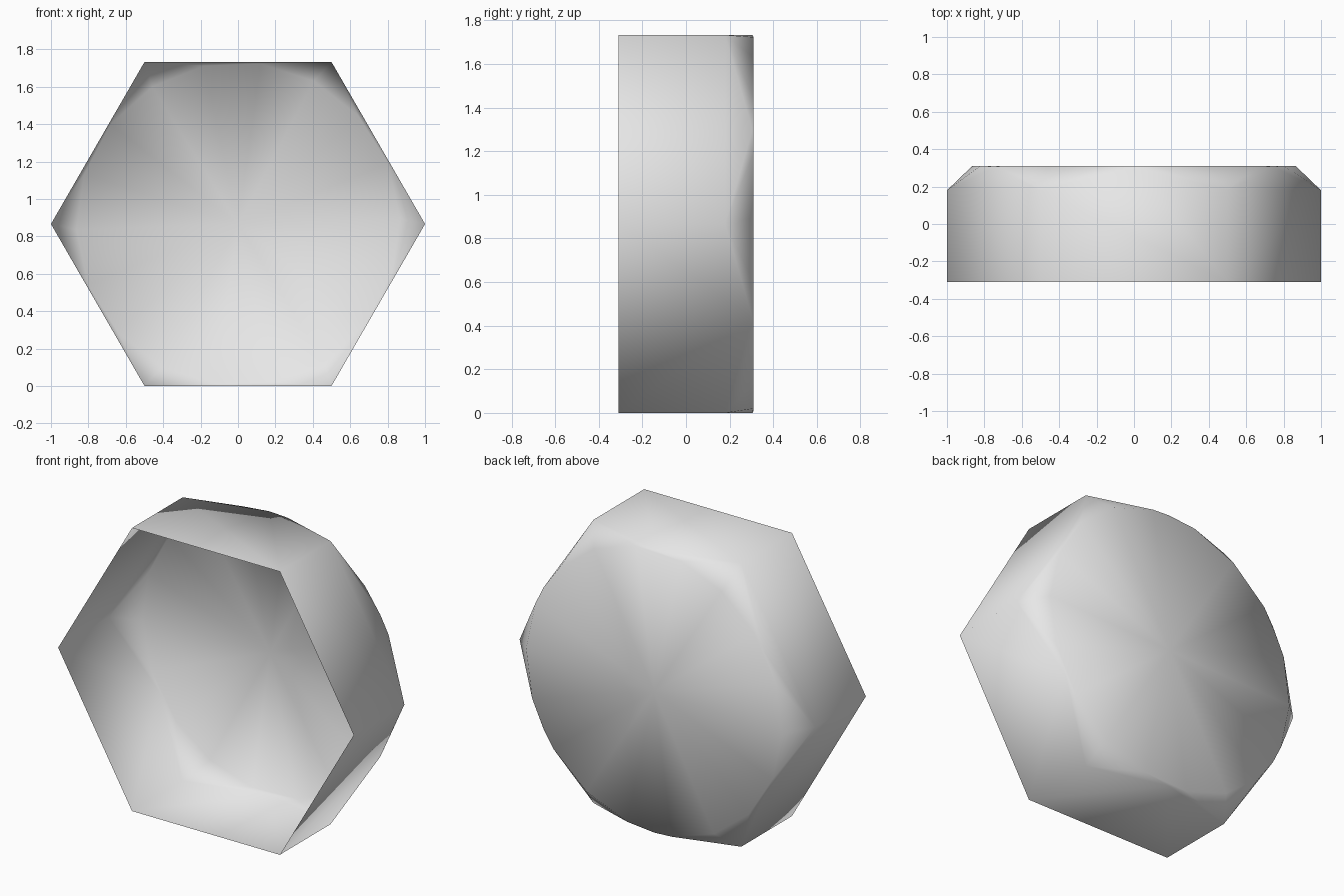
import bpy, bmesh
from math import sin, cos, radians
from mathutils import Vector

cube = bpy.data.objects.get("Cube")
if cube:
    bpy.data.objects.remove(cube, do_unlink=True)

APOTHEM = sin(radians(60))
FRONT, BACK, CORNER = -0.31, 0.31, 0.18


def ring(bm, count, radius, y, start=0):
    """Add a ring of points around the y axis."""
    for i in range(count):
        a = radians(start + 360 * i / count)
        bm.verts.new((radius * cos(a), y, APOTHEM + radius * sin(a)))


bm = bmesh.new()
ring(bm, 6, 1, FRONT)                    # open hexagonal rim
ring(bm, 6, 1, CORNER)                   # where the bevel meets the corners
ring(bm, 6, APOTHEM, BACK - 0.005, 30)   # bevel runs out at mid-wall
ring(bm, 18, APOTHEM - 0.001, BACK, 2)   # round back disc
bmesh.ops.convex_hull(bm, input=bm.verts[:])
bm.normal_update()

# Open the front
front = [f for f in bm.faces if f.normal.y < -0.9]
bmesh.ops.delete(bm, geom=front, context='FACES')

# Turn the back into a fan around its centre
back = [f for f in bm.faces if all(v.co.y > BACK - 0.001 for v in f.verts)]
disc = bmesh.ops.dissolve_faces(bm, faces=back)["region"]
bmesh.ops.poke(bm, faces=disc)
for f in bm.faces:
    f.smooth = True

mesh = bpy.data.meshes.new("hexagonal_dish")
bm.to_mesh(mesh)
bm.free()
dish = bpy.data.objects.new("hexagonal_dish", mesh)
bpy.context.collection.objects.link(dish)

# Plain grey material
grey = bpy.data.materials.new("light_grey")
grey.use_nodes = True
color = (0.8, 0.8, 0.8, 1)
grey.diffuse_color = color
grey.node_tree.nodes["Principled BSDF"].inputs["Base Color"].default_value = color
mesh.materials.append(grey)
